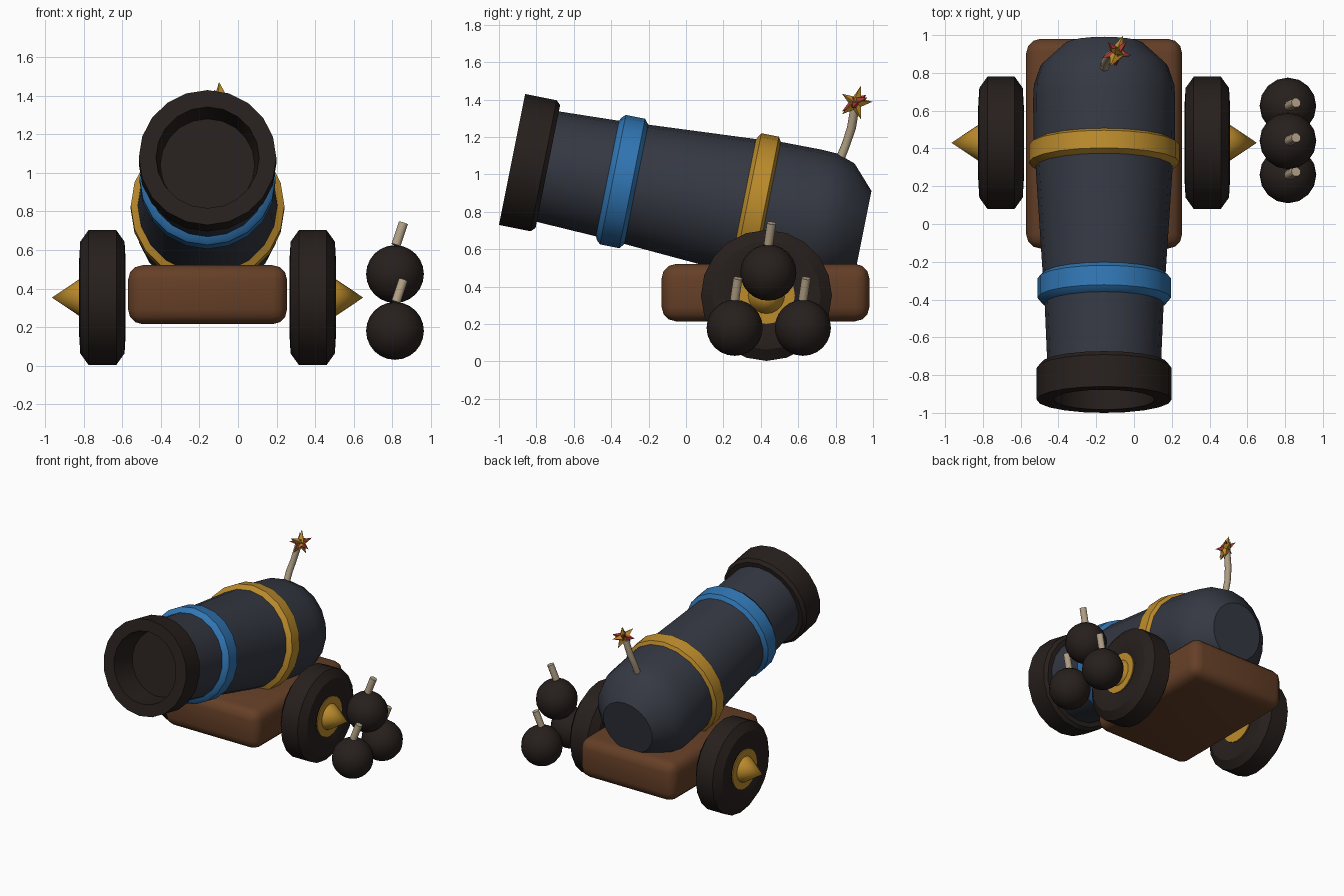
import bpy, bmesh, math
from mathutils import Vector, Matrix

if "Cube" in bpy.data.objects:
    bpy.data.objects.remove(bpy.data.objects["Cube"])

CX = -0.158                       # symmetry plane of the cannon


def material(name, col):
    m = bpy.data.materials.new(name)
    m.diffuse_color = (*col, 1)
    m.use_nodes = True
    m.node_tree.nodes["Principled BSDF"].inputs["Base Color"].default_value = m.diffuse_color
    return m


IRON = material("iron", (0.035, 0.040, 0.055))
DARK = material("dark", (0.020, 0.014, 0.012))
WOOD = material("wood", (0.13, 0.05, 0.02))
BLUE = material("blue", (0.03, 0.18, 0.45))
GOLD = material("gold", (0.50, 0.26, 0.025))
ROPE = material("rope", (0.45, 0.36, 0.24))
RED = material("red", (0.40, 0.04, 0.03))


def finish(name, bm, mat, smooth=32):
    bmesh.ops.remove_doubles(bm, verts=bm.verts, dist=1e-5)
    bmesh.ops.recalc_face_normals(bm, faces=bm.faces)
    me = bpy.data.meshes.new(name)
    bm.to_mesh(me)
    bm.free()
    me.materials.append(mat)
    ob = bpy.data.objects.new(name, me)
    bpy.context.collection.objects.link(ob)
    if smooth:
        bpy.ops.object.select_all(action='DESELECT')
        ob.select_set(True)
        bpy.context.view_layer.objects.active = ob
        bpy.ops.object.shade_smooth_by_angle(angle=math.radians(smooth))
    return ob


def lathe(name, profile, origin, axis, mat, sides=20):
    """Spin (distance along axis, radius) points around the axis."""
    bm = bmesh.new()
    vs = [bm.verts.new((r, 0, t)) for t, r in profile]
    es = [bm.edges.new(p) for p in zip(vs, vs[1:])]
    bmesh.ops.spin(bm, geom=vs + es, cent=(0, 0, 0), axis=(0, 0, 1),
                   angle=math.tau, steps=sides)
    rot = Vector(axis).to_track_quat('Z', 'Y').to_matrix().to_4x4()
    bm.transform(Matrix.Translation(origin) @ rot)
    return finish(name, bm, mat)


def tube(name, pts, radius, sides=8):
    """Round rope through a few points, with flat ends."""
    bm = bmesh.new()
    pts = [Vector(p) for p in pts]
    rings = []
    for i, p in enumerate(pts):
        d = pts[min(i + 1, len(pts) - 1)] - pts[max(i - 1, 0)]
        q = d.to_track_quat('Z', 'Y')
        rings.append([bm.verts.new(p + q @ Vector((radius * math.cos(a), radius * math.sin(a), 0)))
                      for a in (math.tau * k / sides for k in range(sides))])
    for a, b in zip(rings, rings[1:]):
        for k in range(sides):
            n = (k + 1) % sides
            bm.faces.new((a[k], a[n], b[n], b[k]))
    bm.faces.new(rings[0])
    bm.faces.new(rings[-1])
    return finish(name, bm, ROPE, 50)


def star(name, center, normal, spin, outer, inner, depth, mat):
    """Faceted five-point star, raised in the middle on both sides."""
    bm = bmesh.new()
    rim = []
    for k in range(10):
        a = math.pi / 2 + math.radians(spin) + k * math.pi / 5
        r = inner if k % 2 else outer
        rim.append(bm.verts.new((r * math.cos(a), r * math.sin(a), 0)))
    for z in (depth, -depth):
        tip = bm.verts.new((0, 0, z))
        for k in range(10):
            bm.faces.new((rim[k], rim[(k + 1) % 10], tip))
    rot = Vector(normal).to_track_quat('Z', 'Y').to_matrix().to_4x4()
    bm.transform(Matrix.Translation(center) @ rot)
    return finish(name, bm, mat, 0)


# Barrel, muzzle and bands, all on one tilted axis starting at the muzzle
MUZZLE = (CX, -0.93, 1.08)
AXIS = (0, 0.98, -0.196)
lathe("barrel", [(0.17, 0.30), (0.52, 0.315), (1.26, 0.363), (1.39, 0.374), (1.62, 0.376),
                 (1.70, 0.372), (1.80, 0.338), (1.917, 0.212), (1.917, 0)], MUZZLE, AXIS, IRON)
lathe("muzzle", [(0.20, 0), (0.20, 0.245), (0, 0.268), (0, 0.357), (0.172, 0.357),
                 (0.195, 0.335), (0.195, 0.29)], MUZZLE, AXIS, DARK)
lathe("front_band", [(0.515, 0.305), (0.53, 0.335), (0.55, 0.353), (0.655, 0.353), (0.69, 0.31)],
      MUZZLE, AXIS, BLUE)
lathe("rear_band", [(1.25, 0.35), (1.28, 0.399), (1.375, 0.399), (1.40, 0.36)],
      MUZZLE, AXIS, GOLD)

# Carriage block with rounded edges
bm = bmesh.new()
bmesh.ops.create_cube(bm, size=1)
bm.transform(Matrix.Translation((CX, 0.425, 0.368)) @ Matrix.Diagonal((0.825, 1.11, 0.306, 1)))
bmesh.ops.bevel(bm, geom=bm.edges[:], offset=0.075, segments=3, profile=0.5, affect='EDGES')
finish("carriage", bm, WOOD, 40)

# Wheels with gold hub plates and pointed caps
for side, label in ((-1, "left"), (1, "right")):
    center = (CX + side * 0.546, 0.43, 0.353)
    out = (side, 0, 0)
    half = [(0.100, 0), (0.100, 0.15), (0.121, 0.19), (0.115, 0.29), (0.072, 0.35)]
    lathe(label + "_wheel", [(-t, r) for t, r in half] + half[::-1], center, out, DARK)
    lathe(label + "_hub", [(-0.108, 0), (-0.108, 0.152), (0.108, 0.152), (0.108, 0)],
          center, out, GOLD)
    lathe(label + "_cap", [(0.10, 0.1), (0.125, 0.092), (0.262, 0)], center, out, GOLD)

# Cannonballs stacked in a triangle, each with a short fuse
for label, y, z in (("front", 0.26, 0.18), ("rear", 0.625, 0.18), ("top", 0.44, 0.475)):
    bm = bmesh.new()
    bmesh.ops.create_uvsphere(bm, u_segments=16, v_segments=12, radius=0.15)
    bm.transform(Matrix.Translation((0.815, y, z)))
    finish(label + "_ball", bm, DARK, 40)
    tube(label + "_ball_fuse", [(0.82, y, z + 0.15), (0.858, y + 0.017, z + 0.265)], 0.026)

# Barrel fuse with a spark made of two crossed stars
tube("barrel_fuse", [(CX, 0.815, 1.06), (CX + 0.006, 0.855, 1.16),
                     (CX + 0.025, 0.885, 1.25), (CX + 0.05, 0.903, 1.36)], 0.024)
SPARK = (-0.09, 0.907, 1.382)
star("gold_spark", SPARK, (1, -0.35, 0.2), -14, 0.095, 0.038, 0.04, GOLD)
star("red_spark", SPARK, (0.15, -0.5, 0.8), 20, 0.085, 0.034, 0.035, RED)
